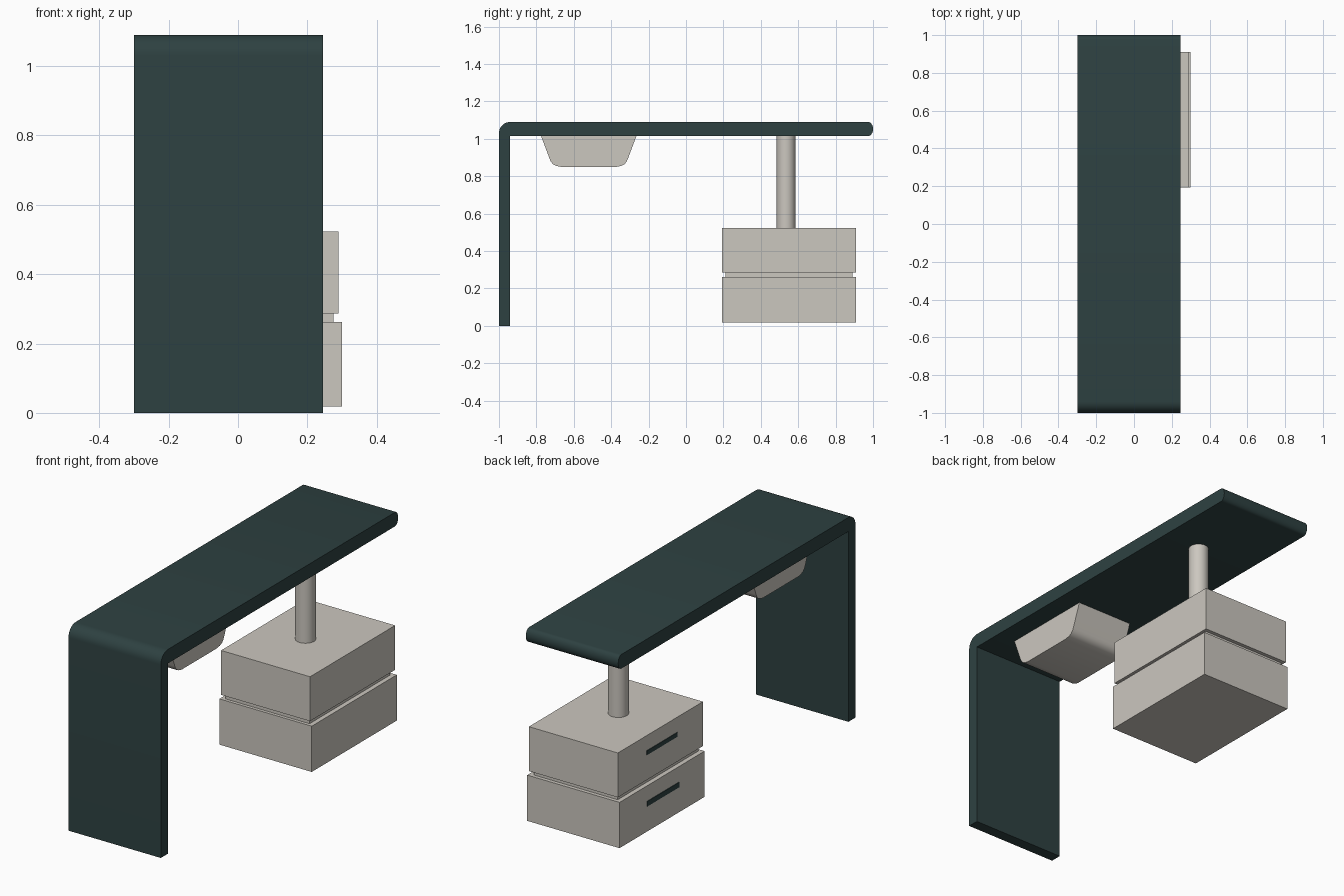
import bpy, bmesh, math

if "Cube" in bpy.data.objects:
    bpy.data.objects.remove(bpy.data.objects["Cube"])


def material(name, rgb):
    m = bpy.data.materials.new(name)
    m.diffuse_color = (*rgb, 1)
    m.use_nodes = True
    m.node_tree.nodes["Principled BSDF"].inputs["Base Color"].default_value = m.diffuse_color
    return m


GREEN = material("dark green", (0.027, 0.053, 0.053))
BEIGE = material("warm grey", (0.60, 0.57, 0.52))


def arc(cy, cz, r, a0, a1, n=6, rz=None):
    """Points of an arc in the y-z plane, angles in degrees."""
    rz = rz or r
    return [(cy + r * math.cos(math.radians(a0 + (a1 - a0) * i / n)),
             cz + rz * math.sin(math.radians(a0 + (a1 - a0) * i / n))) for i in range(n + 1)]


def extrude_profile(name, pts, x0, x1, mat):
    """Extrude a y-z outline along x."""
    bm = bmesh.new()
    face = bm.faces.new([bm.verts.new((x0, y, z)) for y, z in pts])
    geom = bmesh.ops.extrude_face_region(bm, geom=[face])["geom"]
    verts = [g for g in geom if isinstance(g, bmesh.types.BMVert)]
    bmesh.ops.translate(bm, verts=verts, vec=(x1 - x0, 0, 0))
    bmesh.ops.recalc_face_normals(bm, faces=bm.faces[:])
    me = bpy.data.meshes.new(name)
    bm.to_mesh(me)
    bm.free()
    ob = bpy.data.objects.new(name, me)
    bpy.context.collection.objects.link(ob)
    me.materials.append(mat)
    smooth(ob)
    return ob


def smooth(ob):
    bpy.ops.object.select_all(action='DESELECT')
    ob.select_set(True)
    bpy.context.view_layer.objects.active = ob
    bpy.ops.object.shade_smooth_by_angle(angle=math.radians(32))


def box(name, x, y, z, mat):
    pts = [(y[0], z[0]), (y[1], z[0]), (y[1], z[1]), (y[0], z[1])]
    return extrude_profile(name, pts, x[0], x[1], mat)


# Desk top and side leg: one bent slab with a rounded outer corner and far edge
slab = [(-1, 0), (-0.94, 0), (-0.94, 1.015)]
slab += arc(0.975, 1.0525, 0.025, -90, 90, 10, 0.0375)
slab += arc(-0.94, 1.03, 0.06, 90, 180, 8)
extrude_profile("desk_slab", slab, -0.30, 0.245, GREEN)

# Tray hanging under the desk top, tapered with rounded lower corners
half = [(0.255, 1.015), (0.208, 0.89), (0.202, 0.877), (0.190, 0.863), (0.173, 0.855), (0.148, 0.85)]
tray = [(-0.52 + y, z) for y, z in half] + [(-0.52 - y, z) for y, z in reversed(half)]
extrude_profile("under_tray", tray, -0.195, 0.137, BEIGE)

# Drawers with a recessed spacer between them
box("lower_drawer", (-0.245, 0.30), (0.193, 0.91), (0.018, 0.262), BEIGE)
box("drawer_spacer", (-0.22, 0.275), (0.21, 0.89), (0.262, 0.286), BEIGE)
box("upper_drawer", (-0.235, 0.29), (0.193, 0.91), (0.286, 0.523), BEIGE)

# Thin dark handle strips on the drawer fronts
box("lower_handle", (-0.248, -0.243), (0.41, 0.68), (0.153, 0.18), GREEN)
box("upper_handle", (-0.238, -0.233), (0.41, 0.67), (0.42, 0.443), GREEN)

# Round post carrying the desk top
bpy.ops.mesh.primitive_cylinder_add(vertices=32, radius=0.05, depth=0.50,
                                    location=(0.024, 0.535, 0.77))
post = bpy.context.object
post.name = "support_post"
post.data.materials.append(BEIGE)
smooth(post)
